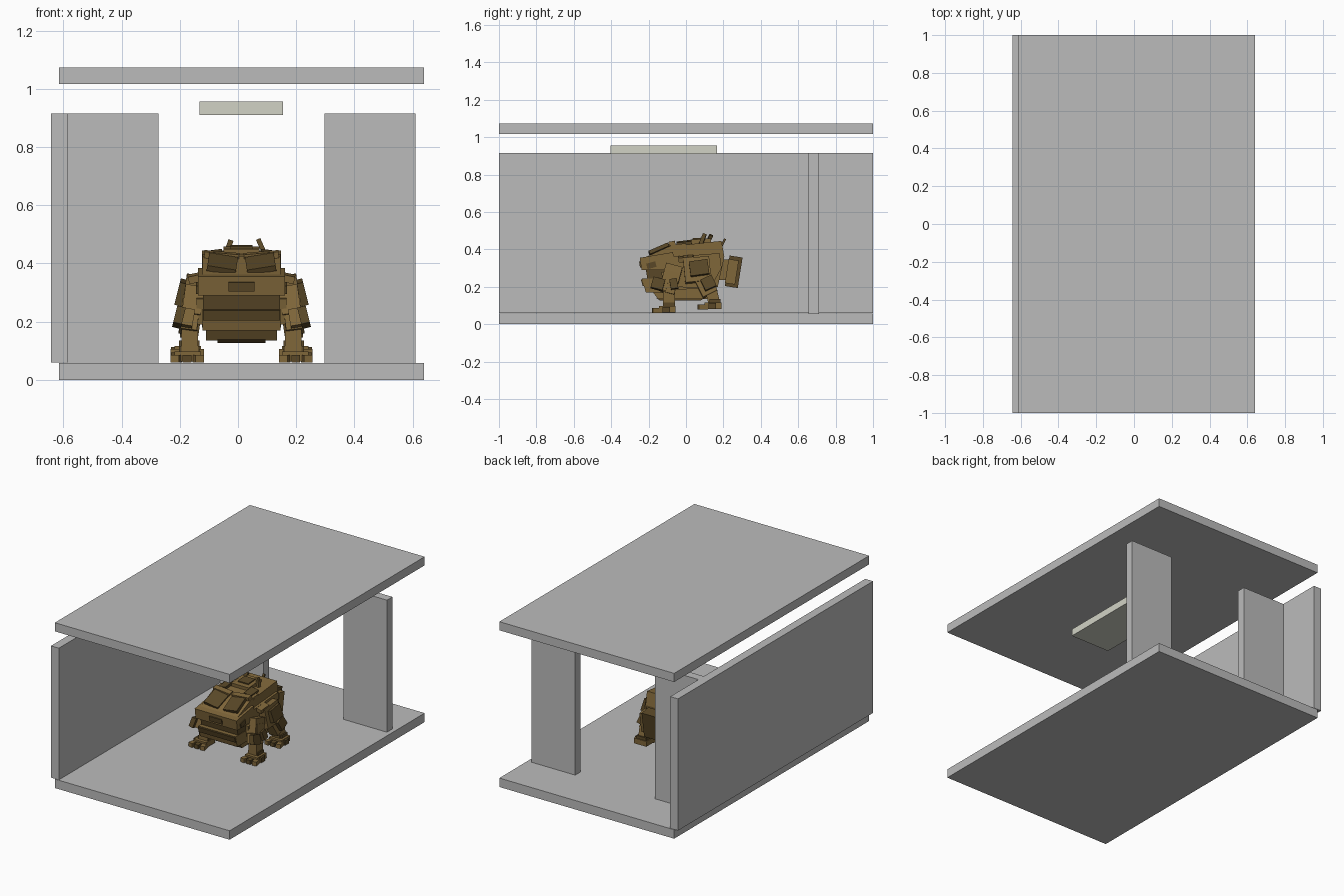
import bpy, bmesh, math
from mathutils import Vector, Matrix

cube = bpy.data.objects.get("Cube")
if cube:
    bpy.data.objects.remove(cube, do_unlink=True)

CX = 0.012  # centre line of the walker


def material(name, rgb):
    m = bpy.data.materials.new(name)
    m.use_nodes = True
    m.diffuse_color = (*rgb, 1)
    m.node_tree.nodes["Principled BSDF"].inputs["Base Color"].default_value = (*rgb, 1)
    return m


GREY = material("concrete grey", (0.5, 0.5, 0.5))
LAMP = material("lamp cream", (0.64, 0.65, 0.56))
BROWN = material("armour brown", (0.215, 0.135, 0.042))
DARK = material("dark brown", (0.1, 0.064, 0.02))


def finish(name, bm, mat):
    bmesh.ops.recalc_face_normals(bm, faces=bm.faces[:])
    mesh = bpy.data.meshes.new(name)
    bm.to_mesh(mesh)
    bm.free()
    mesh.materials.append(mat)
    ob = bpy.data.objects.new(name, mesh)
    bpy.context.collection.objects.link(ob)
    return ob


def slab(name, x, y, z, mat):
    """Box given by its ranges on each axis."""
    bm = bmesh.new()
    bmesh.ops.create_cube(bm, size=1)
    for v in bm.verts:
        v.co = [(r[0] + r[1]) / 2 + c * (r[1] - r[0]) for c, r in zip(v.co, (x, y, z))]
    return finish(name, bm, mat)


def box(name, pos, size, mat, rot=(0, 0, 0)):
    """Turned box, x measured from the walker's centre line, angles in degrees."""
    bm = bmesh.new()
    bmesh.ops.create_cube(bm, size=1)
    bmesh.ops.scale(bm, vec=size, verts=bm.verts)
    ob = finish(name, bm, mat)
    ob.location = (CX + pos[0], pos[1], pos[2])
    ob.rotation_euler = [math.radians(a) for a in rot]
    return ob


def pair(name, pos, size, mat, rot=(0, 0, 0)):
    for side, s in (("left", 1), ("right", -1)):
        box(f"{side}_{name}", (s * pos[0], pos[1], pos[2]), size, mat,
            (rot[0], s * rot[1], s * rot[2]))


def beam(name, a, b, w, d, mat):
    """Mirrored pair of limbs running between two points."""
    for side, s in (("left", 1), ("right", -1)):
        p, q = (Vector((CX + s * v[0], v[1], v[2])) for v in (a, b))
        bm = bmesh.new()
        bmesh.ops.create_cube(bm, size=1)
        bmesh.ops.scale(bm, vec=(w, d, (q - p).length), verts=bm.verts)
        turn = Vector((0, 0, -1)).rotation_difference(q - p).to_matrix().to_4x4()
        bm.transform(Matrix.Translation((p + q) / 2) @ turn)
        finish(f"{side}_{name}", bm, mat)


def prism(name, half, profile, mat):
    """Side outline (y, z) spread to both sides of the centre line."""
    bm = bmesh.new()
    face = bm.faces.new([bm.verts.new((CX - half, y, z)) for y, z in profile])
    out = bmesh.ops.extrude_face_region(bm, geom=[face])["geom"]
    bmesh.ops.translate(bm, vec=(2 * half, 0, 0),
                        verts=[v for v in out if isinstance(v, bmesh.types.BMVert)])
    return finish(name, bm, mat)


# Bay: floor, roof, one long wall, two rear panels and a lamp
slab("floor", (-0.615, 0.64), (-1, 1), (0, 0.058), GREY)
slab("roof", (-0.615, 0.64), (-1, 1), (1.017, 1.073), GREY)
slab("side_wall", (-0.643, -0.587), (-1, 1), (0.06, 0.915), GREY)
for side, x in (("right", -0.587), ("left", 0.298)):
    slab(f"{side}_rear_panel", (x, x + 0.313), (0.655, 0.711), (0.058, 0.915), GREY)
slab("ceiling_lamp", (-0.132, 0.154), (-0.403, 0.165), (0.91, 0.956), LAMP)

# Body
prism("torso", 0.135, [(-0.08, 0.41), (0.0, 0.425), (0.19, 0.445), (0.205, 0.36),
                       (0.17, 0.2), (-0.08, 0.18)], BROWN)
prism("flank", 0.15, [(-0.07, 0.36), (0.18, 0.38), (0.19, 0.3), (0.13, 0.19), (-0.07, 0.2)], BROWN)
prism("belly", 0.122, [(-0.18, 0.175), (0.15, 0.2), (0.13, 0.135), (-0.15, 0.135)], BROWN)
prism("keel", 0.083, [(-0.16, 0.14), (0.1, 0.14), (0.08, 0.127), (-0.14, 0.127)], DARK)
box("backpack", (0, 0.255, 0.28), (0.19, 0.07, 0.165), DARK, (-9, 0, 0))
box("backpack_joint", (0, 0.2, 0.29), (0.14, 0.07, 0.11), BROWN)
pair("backpack_pod", (0.1, 0.245, 0.28), (0.05, 0.055, 0.13), BROWN, (-9, 0, 0))

# Head and jaw
prism("muzzle", 0.15, [(-0.238, 0.29), (-0.247, 0.355), (-0.07, 0.385), (-0.05, 0.29)], BROWN)
prism("hood", 0.134, [(-0.235, 0.35), (-0.07, 0.425), (0.0, 0.432), (0.0, 0.34)], BROWN)
prism("mouth", 0.132, [(-0.205, 0.235), (-0.215, 0.295), (-0.05, 0.295), (-0.05, 0.235)], DARK)
prism("jaw", 0.134, [(-0.215, 0.17), (-0.235, 0.243), (-0.06, 0.243), (-0.06, 0.17)], BROWN)
box("jaw_plate", (0, -0.232, 0.222), (0.264, 0.009, 0.036), DARK, (15, 0, 0))
box("nose_plate", (0, -0.244, 0.32), (0.09, 0.009, 0.032), DARK, (8, 0, 0))
pair("eye_window", (0.066, -0.145, 0.398), (0.1, 0.11, 0.02), DARK, (24, -9, 0))
pair("brow", (0.068, -0.075, 0.427), (0.12, 0.035, 0.022), BROWN, (10, -5, 0))
pair("cheek_plate", (0.152, -0.185, 0.315), (0.009, 0.05, 0.03), DARK, (15, 0, 0))
pair("jaw_hinge", (0.14, -0.09, 0.24), (0.03, 0.07, 0.09), BROWN, (10, 0, 0))

# Roof details and horns
box("roof_hump", (0, 0.07, 0.437), (0.125, 0.13, 0.035), BROWN, (4, 0, 0))
box("roof_hatch", (0, 0.07, 0.457), (0.075, 0.07, 0.009), DARK, (4, 0, 0))
pair("roof_panel", (0.09, -0.01, 0.433), (0.05, 0.08, 0.02), DARK, (6, 8, 0))
box("left_horn", (0.07, 0.09, 0.455), (0.016, 0.02, 0.06), DARK, (-20, -24, 0))
box("right_horn", (-0.045, 0.125, 0.455), (0.018, 0.02, 0.05), DARK, (-25, 20, 0))
box("aerial", (0.03, 0.2, 0.438), (0.014, 0.012, 0.04), DARK, (-25, 0, 0))

# Shoulders and side armour
pair("shoulder", (0.168, 0.06, 0.29), (0.06, 0.14, 0.13), BROWN, (6, -8, 0))
pair("shoulder_plate", (0.206, 0.07, 0.3), (0.028, 0.1, 0.08), DARK, (8, -14, 0))
pair("shoulder_cap", (0.158, 0.0, 0.35), (0.05, 0.08, 0.025), BROWN, (6, 12, 0))
pair("front_shoulder", (0.168, -0.075, 0.265), (0.065, 0.09, 0.1), BROWN, (-15, -8, 0))

# Front legs
beam("front_upper_leg", (0.17, -0.07, 0.28), (0.185, -0.1, 0.165), 0.062, 0.075, BROWN)
beam("front_lower_leg", (0.178, -0.09, 0.2), (0.178, -0.09, 0.085), 0.058, 0.065, BROWN)
pair("front_elbow_plate", (0.215, -0.15, 0.215), (0.03, 0.065, 0.06), DARK, (-15, -14, 0))
pair("front_elbow", (0.19, -0.13, 0.21), (0.05, 0.06, 0.06), BROWN, (-15, -10, 0))
pair("front_knee_plate", (0.216, -0.065, 0.215), (0.024, 0.04, 0.055), DARK, (10, -14, 0))

# Rear legs
beam("rear_upper_leg", (0.165, 0.08, 0.26), (0.18, 0.13, 0.16), 0.062, 0.085, BROWN)
beam("rear_lower_leg", (0.178, 0.13, 0.2), (0.178, 0.155, 0.095), 0.056, 0.062, BROWN)
pair("rear_knee_plate", (0.214, 0.12, 0.22), (0.024, 0.065, 0.065), DARK, (25, -14, 0))

# Feet with three toes each
for end, y, z in (("front", -0.1, 0.059), ("rear", 0.145, 0.078)):
    pair(f"{end}_foot", (0.185, y, z + 0.021), (0.09, 0.09, 0.034), BROWN)
    pair(f"{end}_ankle", (0.18, y + 0.01, z + 0.045), (0.07, 0.06, 0.025), DARK)
    for i, dx in enumerate((-0.038, 0, 0.038)):
        pair(f"{end}_toe_{i + 1}", (0.187 + dx, y - 0.055, z + 0.014),
             (0.03, 0.05, 0.026), DARK if i == 1 else BROWN, (0, 0, dx * 300))
    pair(f"{end}_side_claw", (0.232, y - 0.005, z + 0.018), (0.022, 0.04, 0.032), DARK)
